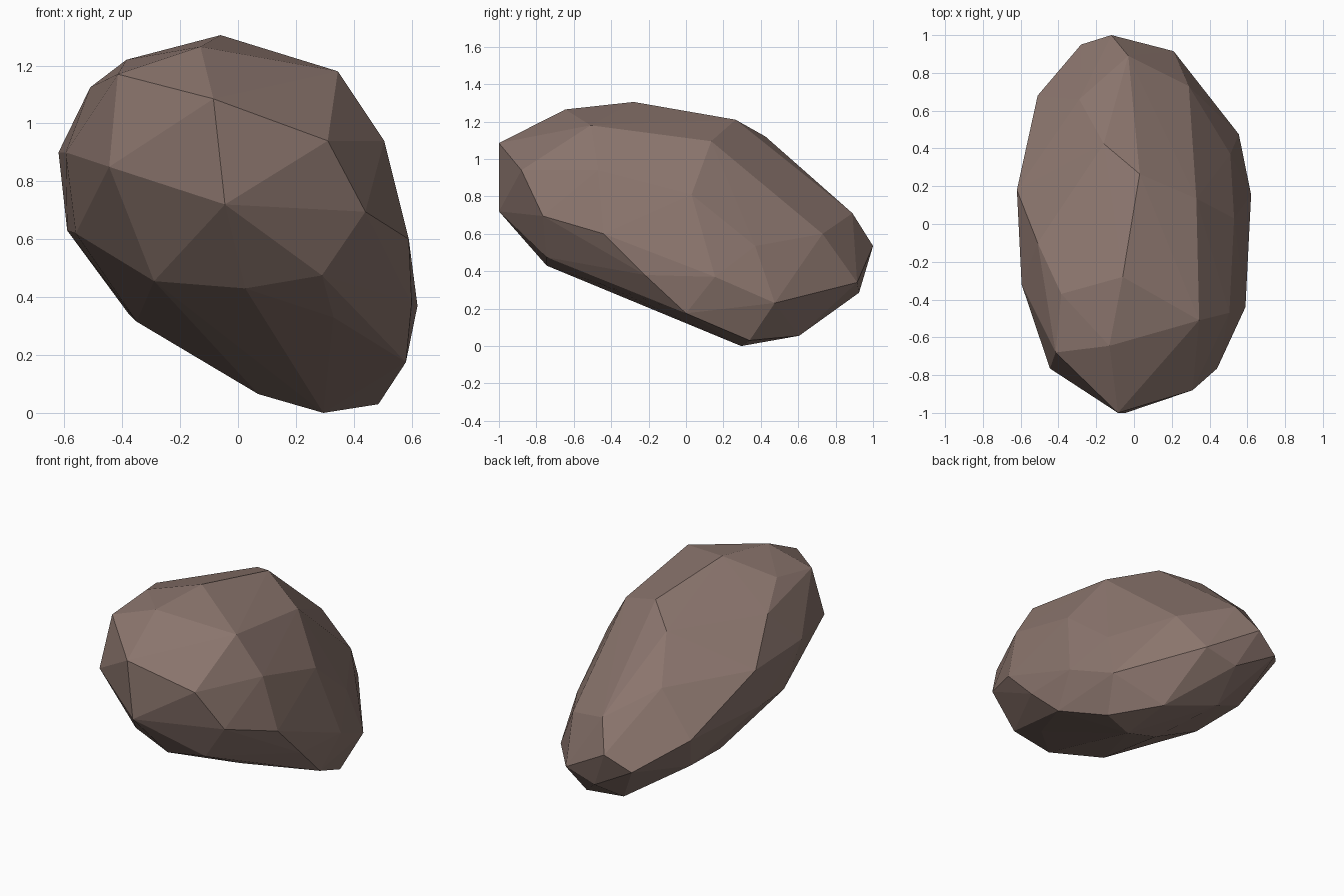
import bpy, bmesh

# Corner points of the boulder, grouped from crown to base
crown = [(-.06, -.28, 1.305), (.345, -.51, 1.18), (-.13, -.645, 1.265), (-.415, -.68, 1.17),
         (-.385, -.37, 1.22), (-.51, -.1, 1.125), (.03, .265, 1.21), (.33, .135, 1.095),
         (-.16, .425, 1.12), (-.29, .66, .88)]
front = [(-.085, -1, 1.085), (-.045, -1, .72), (.31, -.88, .94), (.44, -.765, .695),
         (-.445, -.765, .85), (.29, -.745, .475), (.025, -.745, .43), (-.29, -.62, .455)]
sides = [(.505, -.47, .94), (.53, .03, .81), (.59, -.44, .6), (.6, -.22, .38), (.62, .155, .37),
         (.51, .37, .535), (.555, .475, .23), (-.595, -.32, .9), (-.62, .18, .9),
         (-.56, -.19, .62), (-.59, .08, .63), (-.51, .68, .61)]
back = [(-.03, .89, .71), (-.12, 1, .535), (-.28, .95, .445), (.21, .915, .34),
        (0, .925, .285), (.29, .73, .6)]
base = [(.295, .295, 0), (.485, .34, .03), (.58, 0, .175), (.28, .605, .055), (-.05, .7, .137),
        (-.35, .15, .315), (-.38, .5, .345), (.07, .28, .065), (.33, -.45, .33)]

# Wrap the corners in a faceted shell
bm = bmesh.new()
for group in (crown, front, sides, back, base):
    for p in group:
        bm.verts.new(p)
res = bmesh.ops.convex_hull(bm, input=bm.verts[:])
loose = [v for v in bm.verts if not v.link_faces]
bmesh.ops.delete(bm, geom=loose, context='VERTS')
bmesh.ops.recalc_face_normals(bm, faces=bm.faces[:])
mesh = bpy.data.meshes.new("boulder")
bm.to_mesh(mesh)
bm.free()

# Warm brown stone, flat shaded
stone = bpy.data.materials.new("brown stone")
stone.diffuse_color = (.26, .18, .155, 1)
mesh.materials.append(stone)
boulder = bpy.data.objects.new("boulder", mesh)
bpy.context.collection.objects.link(boulder)
